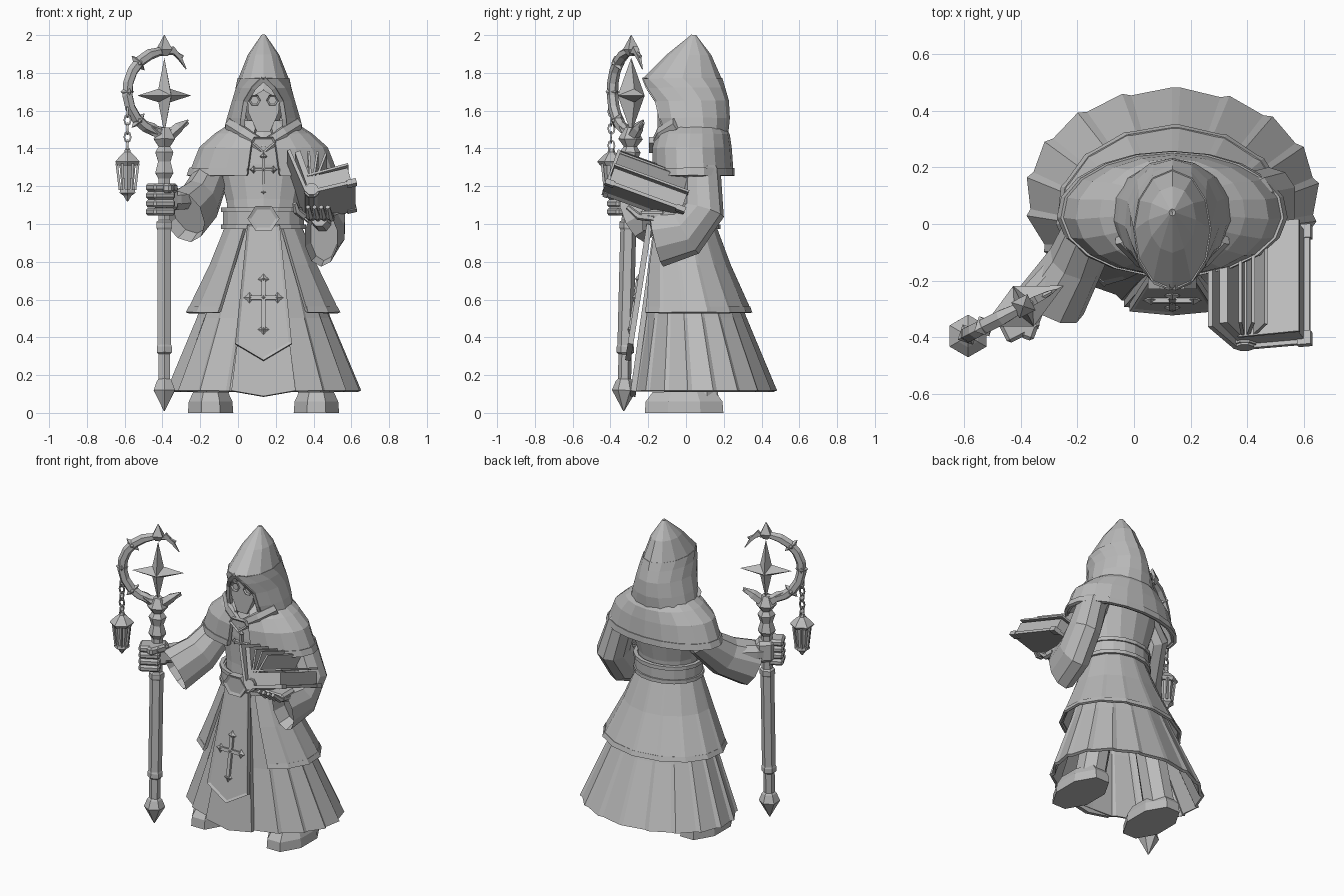
import bpy, bmesh, math
from math import sin, cos, pi, radians
from mathutils import Vector, Matrix

if "Cube" in bpy.data.objects:
    bpy.data.objects.remove(bpy.data.objects["Cube"])

grey = bpy.data.materials.new("stone grey")
grey.use_nodes = True
grey.diffuse_color = (0.5, 0.5, 0.5, 1)
grey.node_tree.nodes["Principled BSDF"].inputs["Base Color"].default_value = (0.5, 0.5, 0.5, 1)
CX = 0.135  # centre line of the body


def finish(name, bm, matrix=None, thick=0):
    if matrix:
        bm.transform(matrix)
    bmesh.ops.recalc_face_normals(bm, faces=bm.faces)
    mesh = bpy.data.meshes.new(name)
    bm.to_mesh(mesh)
    bm.free()
    mesh.materials.append(grey)
    ob = bpy.data.objects.new(name, mesh)
    bpy.context.collection.objects.link(ob)
    if thick:
        mod = ob.modifiers.new("Thickness", 'SOLIDIFY')
        mod.thickness, mod.offset = thick, 0
    return ob


def bridge(bm, rings, closed):
    for a, b in zip(rings, rings[1:]):
        n = len(a)
        for i in range(n if closed else n - 1):
            j = (i + 1) % n
            bm.faces.new((a[i], a[j], b[j], b[i]))


def shell(name, levels, n=20, pleat=0, thick=0.02):
    """Cloth around the body; level = height, half width, half depth, centre y, front gap angle."""
    bm = bmesh.new()
    rings = []
    closed = levels[0][4] == 0
    for k, (z, rx, ry, cy, gap) in enumerate(levels):
        ring = []
        for i in range(n if closed else n + 1):
            t = i / n
            if pleat and i % 2:
                t += 0.7 / n
            a = gap + (2 * pi - 2 * gap) * min(t, 1)
            odd = (i % 2 == 1) == (t < 0.5)
            r = 1 + (pleat * (1 - k / len(levels)) if pleat and odd else 0)
            ring.append(bm.verts.new((CX + rx * r * sin(a), cy - ry * r * cos(a), z)))
        rings.append(ring)
    bridge(bm, rings, closed)
    return finish(name, bm, None, thick)


def tube(name, path, sides=6, side=(1, 0, 0), matrix=None, hollow=0):
    """Solid along a path; point = x, y, z, radius, second radius."""
    bm = bmesh.new()
    pts = [Vector(p[:3]) for p in path]
    rings = []
    for i, p in enumerate(path):
        t = (pts[min(i + 1, len(pts) - 1)] - pts[max(i - 1, 0)]).normalized()
        u = Vector(side)
        u = (u - t * u.dot(t)).normalized()
        v = t.cross(u)
        rings.append([bm.verts.new(pts[i] + u * p[3] * cos(a) + v * p[-1] * sin(a))
                      for a in [2 * pi * (k + 0.5) / sides for k in range(sides)]])
    bridge(bm, rings, True)
    bm.faces.new(rings[0])
    end = bm.faces.new(rings[-1])
    bmesh.ops.recalc_face_normals(bm, faces=bm.faces)
    if hollow:
        bmesh.ops.inset_region(bm, faces=[end], thickness=0.015, depth=0)
        bmesh.ops.translate(bm, verts=end.verts, vec=-end.normal * hollow)
    return finish(name, bm, matrix)


def box(name, size, matrix, bevel=0):
    bm = bmesh.new()
    bmesh.ops.create_cube(bm, size=1)
    bm.transform(Matrix.Diagonal((*size, 1)))
    if bevel:
        bmesh.ops.bevel(bm, geom=bm.edges[:], offset=bevel, segments=1, affect='EDGES')
    return finish(name, bm, matrix)


def plate(name, outline, depth, matrix, rim=0):
    """Flat outline in x and z, facing -y, with an optional raised rim."""
    bm = bmesh.new()
    f = bm.faces.new([bm.verts.new((x, 0, z)) for x, z in outline])
    ext = bmesh.ops.extrude_face_region(bm, geom=[f])
    bmesh.ops.translate(bm, verts=[v for v in ext["geom"] if isinstance(v, bmesh.types.BMVert)], vec=(0, -depth, 0))
    bmesh.ops.recalc_face_normals(bm, faces=bm.faces)
    if rim:
        front = min(bm.faces, key=lambda q: q.calc_center_median().y)
        bmesh.ops.inset_region(bm, faces=[front], thickness=rim)
        bmesh.ops.translate(bm, verts=front.verts, vec=(0, 0.008, 0))
    return finish(name, bm, matrix)


def star(name, half_w, half_h, inner, depth, matrix):
    bm = bmesh.new()
    rim = []
    for i in range(8):
        a = i * pi / 4
        w, h = (half_w, half_h) if i % 2 == 0 else (inner, inner)
        rim.append(bm.verts.new((w * cos(a), 0, h * sin(a))))
    for y in (-depth, depth):
        c = bm.verts.new((0, y, 0))
        for i in range(8):
            bm.faces.new((rim[i], rim[(i + 1) % 8], c))
    return finish(name, bm, matrix)


def at(x, y, z, angle=0, axis='X'):
    return Matrix.Translation((x, y, z)) @ Matrix.Rotation(radians(angle), 4, axis)


# robe: pleated skirt, overskirt, torso and belt
shell("lower_skirt", [(0.115, 0.495, 0.365, 0.095, 0), (0.5, 0.34, 0.255, 0.05, 0),
                      (0.8, 0.235, 0.185, 0.01, 0), (1.0, 0.175, 0.145, -0.01, 0)], 36, 0.035)
plate("skirt_front_panel", [(-0.07, 0.4), (0.07, 0.4), (0.17, -0.42), (0, -0.45), (-0.17, -0.42)], 0.03,
      at(CX, -0.205, 0.53, -8))
shell("overskirt", [(0.54, 0.388, 0.295, 0.035, 0.62), (0.78, 0.275, 0.225, 0, 0.6),
                    (1.0, 0.19, 0.16, -0.015, 0.5)], 24, 0.02)
shell("overskirt_trim", [(0.53, 0.398, 0.303, 0.035, 0.62), (0.56, 0.387, 0.296, 0.034, 0.62)], 24, 0.02, 0.015)
tube("torso", [(CX, -0.01, 0.98, 0.19, 0.15), (CX, 0, 1.12, 0.2, 0.15), (CX, 0.02, 1.3, 0.25, 0.17),
               (CX, 0.03, 1.43, 0.25, 0.17), (CX, 0.03, 1.54, 0.13, 0.13)], 14)
shell("belt", [(0.98, 0.205, 0.17, -0.01, 0), (1.08, 0.205, 0.17, -0.01, 0)], 18, 0, 0.025)
for z in (0.985, 1.075):
    shell("belt_edge", [(z - 0.012, 0.215, 0.18, -0.01, 0), (z + 0.012, 0.215, 0.18, -0.01, 0)], 18, 0, 0.025)
hexagon = [(cos(k * pi / 3), sin(k * pi / 3)) for k in range(6)]
plate("belt_buckle", [(x * 0.085, z * 0.075) for x, z in hexagon], 0.05, at(CX, -0.18, 1.03), 0.02)

# shoulder cape with a trimmed hem
shell("cape", [(1.26, 0.385, 0.205, 0.035, 0.22), (1.4, 0.33, 0.2, 0.03, 0.2), (1.47, 0.25, 0.185, 0.035, 0.2),
               (1.54, 0.14, 0.14, 0.04, 0.2)], 18, 0, 0.025)
shell("cape_trim", [(1.255, 0.398, 0.213, 0.035, 0.22), (1.295, 0.384, 0.212, 0.034, 0.22)], 18, 0, 0.02)

# hood, collar and masked face
hood = [(1.47, 0.205, 0.17, 0.04, 0.6), (1.56, 0.182, 0.195, 0.025, 0.64), (1.65, 0.155, 0.205, 0.01, 0.66),
        (1.72, 0.138, 0.205, -0.01, 0.4), (1.77, 0.125, 0.2, -0.02, 0.02)]
shell("hood", hood, 12, 0, 0.025)
shell("hood_peak", [(1.765, 0.125, 0.2, -0.02, 0), (1.89, 0.075, 0.11, 0.015, 0), (1.995, 0.003, 0.005, 0.04, 0)],
      12, 0, 0.02)
for s in (-1, 1):
    rim = [(CX + s * rx * sin(g), cy - ry * cos(g), z, 0.017) for z, rx, ry, cy, g in hood]
    tube("hood_rim", rim, 4)
    tube("collar", [(CX + s * 0.18, -0.05, 1.53, 0.035, 0.03), (CX + s * 0.11, -0.13, 1.48, 0.04, 0.025),
                    (CX, -0.17, 1.41, 0.035, 0.02)], 6, (0, 0, 1))
    plate("eye", [(x * 0.032, z * 0.032) for x, z in hexagon], 0.02, at(CX + s * 0.047, -0.14, 1.655), 0.01)
plate("collar_clasp", [(-0.05, 0.03), (0.05, 0.03), (0.065, 0), (0, -0.055), (-0.065, 0)], 0.03, at(CX, -0.165, 1.43), 0.012)
tube("head", [(CX, -0.01, 1.46, 0.06), (CX, -0.02, 1.53, 0.08), (CX, -0.02, 1.62, 0.12),
              (CX, -0.01, 1.7, 0.11), (CX, 0, 1.78, 0.06)], 10)
plate("face_mask", [(-0.085, 0.1), (0, 0.15), (0.085, 0.1), (0.08, 0.03), (0.035, -0.07), (-0.035, -0.07),
                    (-0.08, 0.03)], 0.04, at(CX, -0.11, 1.56))

# front tabard and the crosses
plate("tabard", [(-0.085, 0.36), (0.085, 0.36), (0.15, -0.28), (0, -0.37), (-0.15, -0.28)], 0.03,
      at(CX, -0.235, 0.64, -9), 0.018)


def cross(name, scale, matrix):
    bars = [(0.022, 0.28, 0, 0), (0.15, 0.022, 0, 0.04)]
    for w, h, x, z in bars:
        box(name + "_bar", (w * scale, 0.02, h * scale), matrix @ at(x, 0, z * scale))
    for x, z in ((-0.075, 0.04), (0.075, 0.04), (0, 0.14), (0, -0.13), (0, 0.04)):
        star(name + "_tip", 0.03 * scale, 0.03 * scale, 0.018 * scale, 0.016, matrix @ at(x * scale, 0, z * scale))


cross("tabard_cross", 1, at(CX, -0.275, 0.57, -9))
cross("chest_cross", 0.7, at(CX, -0.15, 1.26, 5))

# sleeves: bell shaped with hollow openings
tube("right_sleeve", [(-0.02, 0.04, 1.4, 0.08), (-0.14, 0.02, 1.25, 0.09, 0.1), (-0.2, -0.12, 1.12, 0.1, 0.13),
                      (-0.29, -0.27, 1.04, 0.125, 0.15)], 10, (0.77, -0.64, 0), None, 0.08)
tube("left_sleeve", [(0.3, 0.05, 1.4, 0.08), (0.41, 0.09, 1.26, 0.095), (0.475, 0.09, 1.07, 0.1, 0.115),
                     (0.47, 0, 0.96, 0.1, 0.135), (0.44, -0.155, 0.925, 0.09, 0.155)], 10, (1, 0, 0), None, 0.08)
tube("right_forearm", [(-0.22, -0.12, 1.14, 0.06), (-0.34, -0.25, 1.13, 0.06), (-0.38, -0.29, 1.13, 0.05)], 8, (0, 0, 1))
tube("left_forearm", [(0.46, 0, 1.0, 0.06), (0.43, -0.18, 1.03, 0.045)], 8)

# hands
for k in range(4):
    box("right_finger", (0.13, 0.11, 0.042), at(-0.41, -0.345, 1.065 + k * 0.043, 27, 'Z'), 0.012)
    tube("left_finger", [(0.39 + k * 0.035, -0.17, 1.03, 0.018), (0.38 + k * 0.035, -0.25, 1.04, 0.02),
                         (0.37 + k * 0.035, -0.31, 1.09, 0.013)], 6)
box("right_palm", (0.11, 0.1, 0.14), at(-0.38, -0.29, 1.14, 40, 'Z'), 0.02)
box("right_thumb", (0.05, 0.12, 0.05), at(-0.36, -0.35, 1.19, -20, 'Z'), 0.012)
box("left_palm", (0.15, 0.14, 0.05), at(0.43, -0.18, 1.045), 0.015)
tube("left_thumb", [(0.35, -0.17, 1.04, 0.02), (0.31, -0.2, 1.07, 0.02), (0.3, -0.22, 1.11, 0.013)], 6)

# open book with fanned pages
book = at(0.39, -0.23, 1.11, -20)


def leaf(name, length, width, thick, angle, lift=0):
    box(name, (length, width, thick), book @ Matrix.Rotation(radians(-angle), 4, 'Y') @ at(length / 2, 0, lift))


leaf("right_cover", 0.235, 0.44, 0.018, 14, -0.012)
leaf("right_pages", 0.215, 0.41, 0.08, 14, 0.035)
leaf("right_top_page", 0.225, 0.42, 0.012, 16, 0.085)
leaf("left_cover", 0.25, 0.44, 0.018, 112, 0.03)
leaf("left_pages", 0.23, 0.41, 0.03, 109)
for angle in (94, 82, 70):
    leaf("loose_page", 0.22, 0.41, 0.012, angle)
tube("book_spine", [(0, -0.22, 0, 0.035), (0, 0.22, 0, 0.035)], 8, (1, 0, 0), book)
for y in (-0.2, 0.2):
    leaf_m = book @ Matrix.Rotation(radians(-14), 4, 'Y')
    box("book_corner", (0.05, 0.05, 0.028), leaf_m @ at(0.215, y, -0.012))
    tube("spine_band", [(0, y - 0.012, 0, 0.043), (0, y + 0.012, 0, 0.043)], 8, (1, 0, 0), book)

# boots
for s in (-1, 1):
    x = CX + s * 0.28
    tube("boot", [(x, -0.01, 0, 0.13, 0.225), (x, -0.01, 0.06, 0.125, 0.22), (x, -0.01, 0.11, 0.1, 0.18)], 8)
    tube("boot_leg", [(x, 0.07, 0.05, 0.09, 0.11), (x - s * 0.08, 0.07, 0.45, 0.09, 0.1)], 8)

# staff shaft with a spiked foot and a knotted neck
shaft = [(0.01, 0.003), (0.12, 0.065), (0.17, 0.045), (0.18, 0.035), (0.31, 0.035), (0.32, 0.046), (0.35, 0.046),
         (0.36, 0.042), (0.97, 0.042), (0.98, 0.048), (1.01, 0.048), (1.02, 0.036), (1.24, 0.036), (1.27, 0.055),
         (1.33, 0.038), (1.38, 0.055), (1.41, 0.035), (1.45, 0.065), (1.51, 0.03)]
tube("staff", [(-0.39, -0.33 + 0.025 * z, z, r) for z, r in shaft], 6)

# staff head: open ring, star and spikes
head = at(-0.39, -0.29, 1.7, 27, 'Z')
arc = [radians(310 - k * 250 / 14) for k in range(15)]
tube("staff_ring", [(0.22 * cos(a), 0, 0.215 * sin(a), 0.008 + 0.022 * min(1, k / 3, (14 - k) / 3))
                    for k, a in enumerate(arc)], 6, (0, 1, 0), head)
star("staff_star", 0.16, 0.2, 0.05, 0.08, head @ at(0, 0, -0.02))
for deg in (135, 180, 225):
    a = radians(deg)
    star("ring_stud", 0.04, 0.055, 0.028, 0.04, head @ at(0.22 * cos(a), 0, 0.215 * sin(a), deg, 'Y'))
tube("top_spike", [(0, 0, 0.19, 0.02), (0, 0, 0.225, 0.045), (0, 0, 0.3, 0.002)], 4, (1, 0, 0), head)
tube("ring_barb", [(0.04, 0, 0.23, 0.02), (0.09, 0, 0.18, 0.014), (0.13, 0, 0.12, 0.003)], 4, (0, 1, 0), head)
for s in (-1, 1):
    tube("neck_horn", [(0, 0, -0.25, 0.035), (s * 0.08, 0, -0.19, 0.03), (s * 0.14, 0, -0.15, 0.004)], 5, (0, 1, 0), head)

# hanging lantern and its chain
LX, LY = -0.585, -0.395
for name, rows in (("lantern_base", [(1.12, 0.004), (1.15, 0.025), (1.165, 0.048), (1.185, 0.045)]),
                   ("lantern_glass", [(1.18, 0.035), (1.32, 0.05)]),
                   ("lantern_roof", [(1.31, 0.06), (1.33, 0.075), (1.365, 0.04), (1.38, 0.02), (1.4, 0.015)])):
    tube(name, [(LX, LY, z, r) for z, r in rows], 6)
for x, y in hexagon:
    tube("lantern_post", [(LX + x * 0.04, LY + y * 0.04, 1.18, 0.009), (LX + x * 0.057, LY + y * 0.057, 1.32, 0.009)], 4)
for k in range(5):
    z = 1.415 + k * 0.045
    d = (1, 0) if k % 2 else (0, 1)
    loop = [2 * pi * i / 8 for i in range(9)]
    tube("chain_link", [(LX + d[0] * 0.017 * cos(a), LY + d[1] * 0.017 * cos(a), z + 0.029 * sin(a), 0.006)
                        for a in loop], 4, (d[1], d[0], 0))
